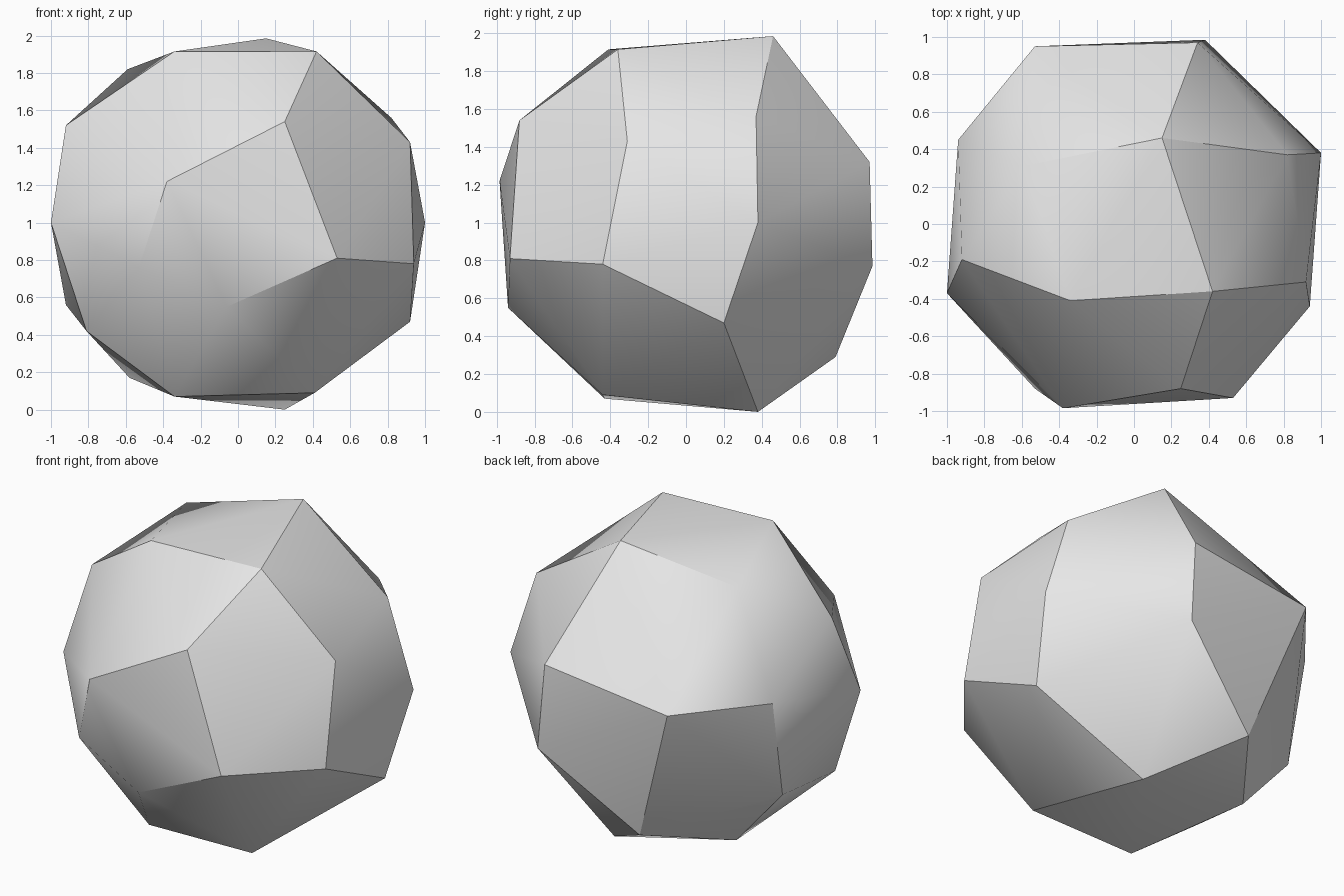
import bpy
import bmesh
import math

if "Cube" in bpy.data.objects:
    bpy.data.objects.remove(bpy.data.objects["Cube"])

# Corners of the faceted stone, in rings from base to crown
BASE = [(.25, .38, 0), (.41, -.44, .09), (-.34, -.43, .07),
        (-.58, .31, .17), (-.22, .79, .29)]
LOWER = [(.92, .20, .47), (.94, -.44, .78), (.53, -.93, .81), (-.06, -.94, .55),
         (-.53, -.88, .76), (-.81, -.38, .42), (-.92, .32, .56), (.38, .985, .77)]
UPPER = [(1, .38, 1), (.92, -.31, 1.43), (.25, -.88, 1.54), (-.38, -.985, 1.22),
         (-1, -.37, 1), (-.92, -.19, 1.52), (-.94, .45, 1.21), (-.53, .95, 1.21),
         (.34, .97, 1.32), (.82, .37, 1.56)]
CROWN = [(.42, -.36, 1.915), (-.34, -.41, 1.915), (-.59, .31, 1.82), (.15, .46, 1.985)]

# Wrap the corners in a convex skin
bm = bmesh.new()
for co in BASE + LOWER + UPPER + CROWN:
    bm.verts.new(co)
bmesh.ops.convex_hull(bm, input=bm.verts)
bmesh.ops.recalc_face_normals(bm, faces=bm.faces)

# Merge nearly flat neighbours into single facets
bmesh.ops.dissolve_limit(bm, angle_limit=math.radians(2),
                         verts=bm.verts, edges=bm.edges)
mesh = bpy.data.meshes.new("faceted_stone")
bm.to_mesh(mesh)
bm.free()

stone = bpy.data.objects.new("faceted_stone", mesh)
bpy.context.collection.objects.link(stone)

# Plain grey colour
grey = bpy.data.materials.new("light_grey")
grey.diffuse_color = (.8, .8, .8, 1)
grey.use_nodes = True
grey.node_tree.nodes["Principled BSDF"].inputs["Base Color"].default_value = grey.diffuse_color
mesh.materials.append(grey)

# Soft shading over gentle folds, crisp ridges elsewhere
bpy.context.view_layer.objects.active = stone
stone.select_set(True)
bpy.ops.object.shade_smooth_by_angle(angle=math.radians(30))
